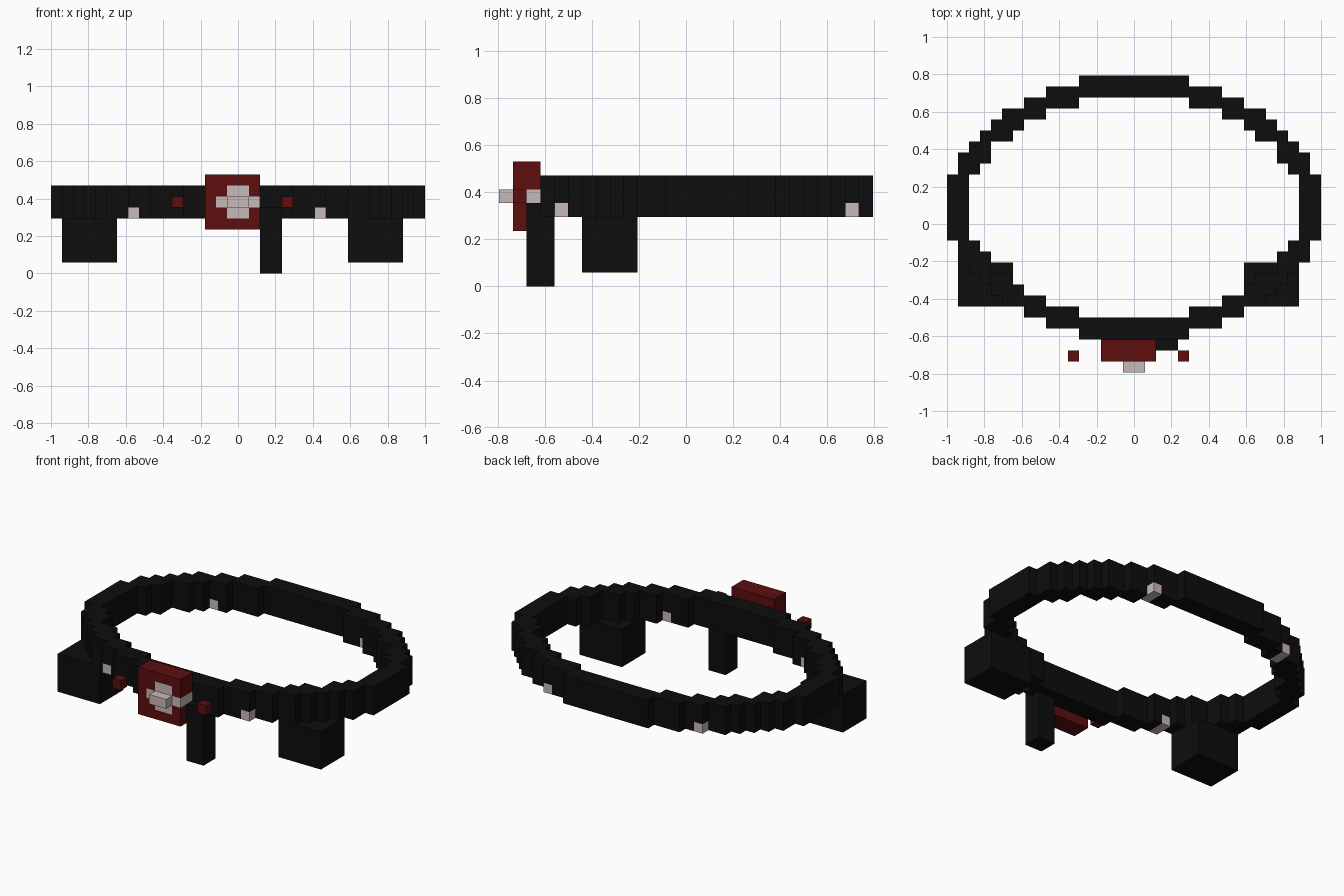
import bpy, bmesh

if "Cube" in bpy.data.objects:
    bpy.data.objects.remove(bpy.data.objects["Cube"])

V = 2 / 34                      # one block of the grid (34 x 27 x 9 blocks)


def material(name, rgb):
    m = bpy.data.materials.new(name)
    m.diffuse_color = (*rgb, 1)
    m.use_nodes = True
    m.node_tree.nodes["Principled BSDF"].inputs["Base Color"].default_value = m.diffuse_color
    return m


BLACK = material("black leather", (0.004, 0.004, 0.004))
RED = material("dark red", (0.11, 0.0045, 0.0045))
PALE = material("pale metal", (0.58, 0.48, 0.48))


def block(i0, i1, j0, j1, k0, k1):
    """Set of grid cells filling a box."""
    return {(i, j, k) for i in range(i0, i1) for j in range(j0, j1) for k in range(k0, k1)}


def part(name, cells, mat):
    """Outer skin of a set of grid cells, with flat areas merged."""
    bm = bmesh.new()
    verts = {}

    def vert(p):
        if p not in verts:
            verts[p] = bm.verts.new(((p[0] - 17) * V, (p[1] - 13.5) * V, p[2] * V))
        return verts[p]

    for c in cells:
        for axis in range(3):
            for side in (0, 1):
                n = list(c)
                n[axis] += 2 * side - 1
                if tuple(n) in cells:
                    continue
                quad = []
                for u, w in ((0, 0), (1, 0), (1, 1), (0, 1)):
                    p = list(c)
                    p[axis] += side
                    p[(axis + 1) % 3] += u
                    p[(axis + 2) % 3] += w
                    quad.append(vert(tuple(p)))
                bm.faces.new(quad if side else quad[::-1])
    # merge the strips of each wall only, so no face gets a hole
    flat = [e for e in bm.edges if len(e.link_faces) == 2
            and e.link_faces[0].normal.dot(e.link_faces[1].normal) > 0.99]
    if len(cells) < 150 and flat:
        bm.normal_update()
    me = bpy.data.meshes.new(name)
    bm.to_mesh(me)
    bm.free()
    me.materials.append(mat)
    ob = bpy.data.objects.new(name, me)
    bpy.context.collection.objects.link(ob)
    return ob


# belt band: two-block-thick stepped oval
def in_oval(i, j, a, b):
    return ((i - 16.5) / a) ** 2 + ((j - 14.5) / b) ** 2 <= 1


band = {(i, j, k) for i, j, k in block(0, 34, 3, 27, 5, 8)
        if in_oval(i, j, 17, 12) and not in_oval(i, j, 15, 10)}

# studs running through the lower edge of the band
for n, (i, j) in enumerate(((7, 5), (24, 4), (7, 23), (24, 24)), 1):
    stud = block(i, i + 1, j, j + 2, 5, 6)
    band -= stud
    part(f"stud_{n}", stud, PALE)

# strap hanging beside the buckle
strap = block(19, 21, 2, 4, 0, 6) - band
part("belt_band", band, BLACK)
part("hanging_strap", strap, BLACK)

# side pouches
for name, i in (("left_pouch", 1), ("right_pouch", 27)):
    part(name, block(i, i + 5, 6, 10, 1, 5), BLACK)

# buckle plate with a cross-shaped inlay and a raised bar
inlay = block(16, 18, 1, 2, 5, 8) | block(15, 19, 1, 2, 6, 7) | block(18, 19, 2, 3, 6, 7)
part("buckle_plate", block(14, 19, 1, 3, 4, 9) - inlay, RED)
part("buckle_inlay", inlay | block(16, 18, 0, 1, 6, 7), PALE)

# small red buttons either side of the buckle
for name, i in (("left_button", 11), ("right_button", 21)):
    part(name, block(i, i + 1, 1, 2, 6, 7), RED)
